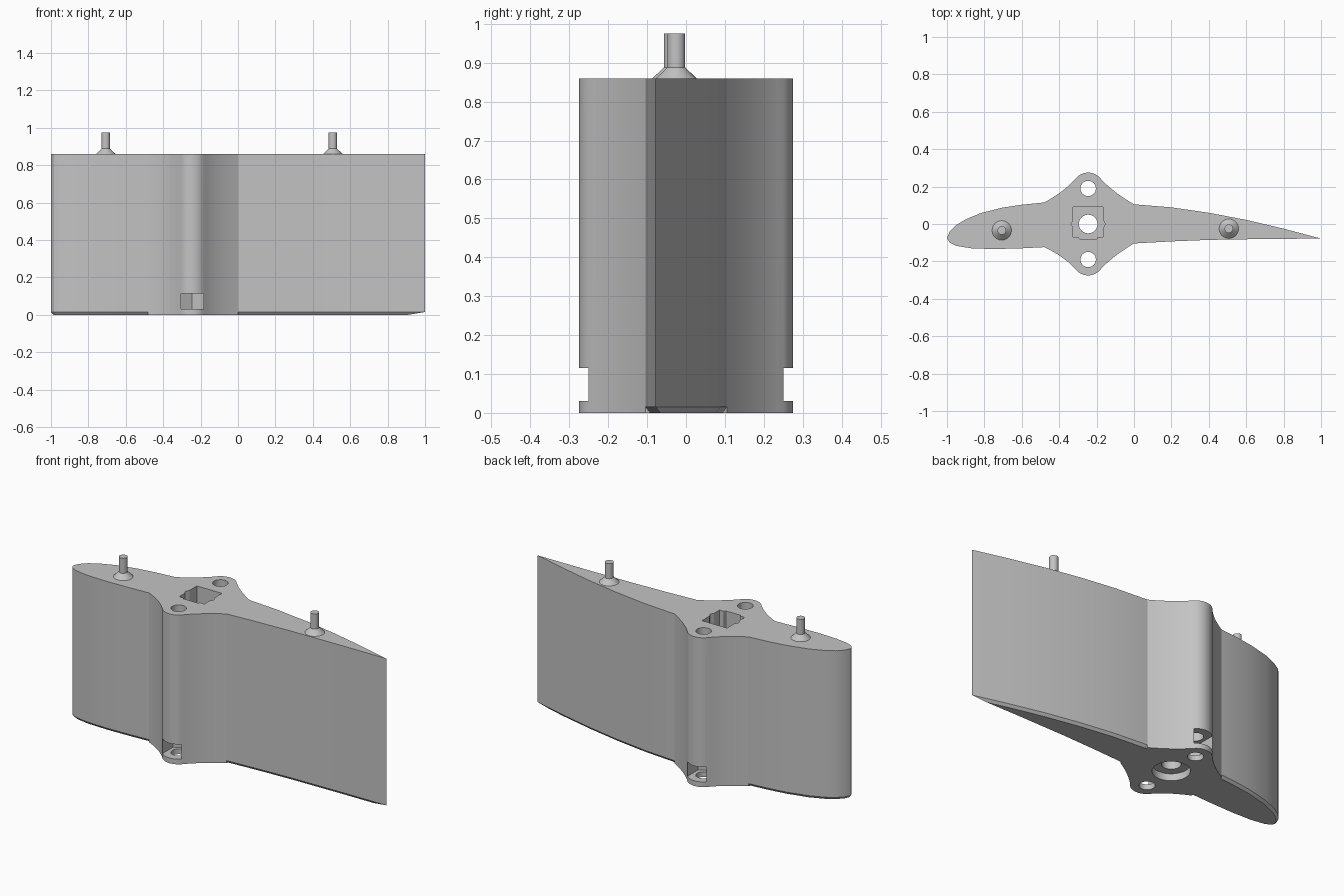
import bpy, bmesh, math
from mathutils import Vector

cube = bpy.data.objects.get("Cube")
if cube:
    bpy.data.objects.remove(cube)

grey = bpy.data.materials.new("light grey")
grey.use_nodes = True
colour = (0.55, 0.55, 0.55, 1)
grey.diffuse_color = colour
grey.node_tree.nodes["Principled BSDF"].inputs["Base Color"].default_value = colour

HUB = -0.245      # x of the hub axis
TOP = 0.86
CHAMFER = 0.012


def loft(name, rings):
    """Closed solid through rings of equal point count."""
    bm = bmesh.new()
    loops = [[bm.verts.new(p) for p in ring] for ring in rings]
    n = len(loops[0])
    for a, b in zip(loops, loops[1:]):
        for i in range(n):
            j = (i + 1) % n
            bm.faces.new((a[i], a[j], b[j], b[i]))
    bm.faces.new(loops[0][::-1])
    bm.faces.new(loops[-1])
    bmesh.ops.recalc_face_normals(bm, faces=bm.faces)
    mesh = bpy.data.meshes.new(name)
    bm.to_mesh(mesh)
    bm.free()
    mesh.materials.append(grey)
    ob = bpy.data.objects.new(name, mesh)
    bpy.context.collection.objects.link(ob)
    return ob


def circle(x, y, z, r, n=32, start=0.0):
    angles = [math.radians(start) + math.tau * i / n for i in range(n)]
    return [(x + r * math.cos(a), y + r * math.sin(a), z) for a in angles]


def prism(name, x, y, z0, z1, r, n=32, start=0.0):
    return loft(name, [circle(x, y, z0, r, n, start), circle(x, y, z1, r, n, start)])


def box(name, x0, x1, y0, y1, z0, z1):
    return loft(name, [[(x0, y0, z), (x1, y0, z), (x1, y1, z), (x0, y1, z)]
                       for z in (z0, z1)])


def bezier(p, c, q, n=10):
    p, c, q = Vector(p), Vector(c), Vector(q)
    return [p * (1 - t) ** 2 + c * 2 * t * (1 - t) + q * t * t
            for t in (i / n for i in range(n + 1))]


def hub_side(left_y, right_y):
    """Hub bulge from the nose junction to the tail junction, on +y."""
    left = bezier((-0.48, left_y), (-0.37, 0.175), (HUB - 0.06, 0.25))
    right = bezier((HUB + 0.06, 0.25), (-0.12, 0.175), (0, right_y))
    arc = [Vector((HUB + 0.085 * math.cos(a), 0.19 + 0.085 * math.sin(a)))
           for a in (math.radians(135 - 9 * i) for i in range(1, 10))]
    return left + arc + right


# Foil outline, clockwise from the nose
nose_top = [(-1, -0.075), (-0.985, -0.04), (-0.95, -0.005), (-0.9, 0.025), (-0.82, 0.058),
            (-0.7, 0.088), (-0.6, 0.103), (-0.482, 0.115)]
tail = [(0.002, 0.105), (0.2, 0.089), (0.4, 0.06), (0.6, 0.022), (0.8, -0.025), (1, -0.078),
        (0.7, -0.08), (0.4, -0.085), (0.2, -0.093), (0.002, -0.104)]
nose_bottom = [(-0.482, -0.124), (-0.6, -0.13), (-0.75, -0.134), (-0.87, -0.13),
               (-0.95, -0.117), (-0.985, -0.1)]
upper = hub_side(0.115, 0.105)
lower = [Vector((p.x, -p.y)) for p in reversed(hub_side(0.124, 0.104))]
outline = [Vector(p) for p in nose_top] + upper + [Vector(p) for p in tail] \
    + lower + [Vector(p) for p in nose_bottom]


def inset(i):
    """Mitred inward shift of a foil point; hub points stay."""
    p = outline[i]
    if -0.481 < p.x < 0.001:
        return p
    if p.x in (outline[0].x,) or abs(p.x - 0.002) > 0.0001 and abs(p.x + 0.482) > 0.0001:
        d0 = (p - outline[i - 1]).normalized()
        d1 = (outline[(i + 1) % len(outline)] - p).normalized()
        n0, n1 = Vector((d0.y, -d0.x)), Vector((d1.y, -d1.x))
        return p + (n0 + n1) * CHAMFER / (1 + n0.dot(n1))
    return p - Vector((0, math.copysign(CHAMFER, p.y)))


bottom = [inset(i) for i in range(len(outline))]
body = loft("foil_body", [[(p.x, p.y, 0) for p in bottom],
                          [(p.x, p.y, 0.015) for p in outline],
                          [(p.x, p.y, TOP) for p in outline]])

# Cutters: shaft bore, hex and square pocket, bottom recess, bolt holes, nut slots
cutters = [prism("bore_cutter", HUB, 0, -0.1, 1, 0.05),
           prism("hex_cutter", HUB, 0, 0.13, 1, 0.092, 6),
           box("square_cutter", HUB - 0.08, HUB + 0.08, -0.07, 0.09, 0.13, 1),
           prism("recess_cutter", HUB, 0, -0.1, 0.04, 0.097)]
for s in (-1, 1):
    y = 0.19 * s
    cutters += [prism("bolt_cutter", HUB, y, -0.1, 1, 0.041),
                prism("nut_cutter", HUB, y, 0.03, 0.115, 0.0693, 6, 30),
                box("slot_cutter", HUB - 0.06, HUB + 0.06,
                    min(y, 0.4 * s), max(y, 0.4 * s), 0.03, 0.115)]

bpy.context.view_layer.objects.active = body
for c in cutters:
    mod = body.modifiers.new("cut", 'BOOLEAN')
    mod.operation = 'DIFFERENCE'
    mod.solver = 'EXACT'
    mod.object = c
    bpy.ops.object.modifier_apply(modifier=mod.name)
    bpy.data.objects.remove(c)

# Locating pins with flared feet
parts = [body]
for name, x, y in (("nose_pin", -0.707, -0.034), ("tail_pin", 0.507, -0.025)):
    parts.append(loft(name, [circle(x, y, z, r, 24) for z, r in
                             ((TOP - 0.005, 0.052), (TOP, 0.052), (0.888, 0.023), (0.975, 0.023))]))

bpy.ops.object.select_all(action='DESELECT')
for ob in parts:
    ob.select_set(True)
bpy.ops.object.shade_smooth_by_angle(angle=math.radians(25))
